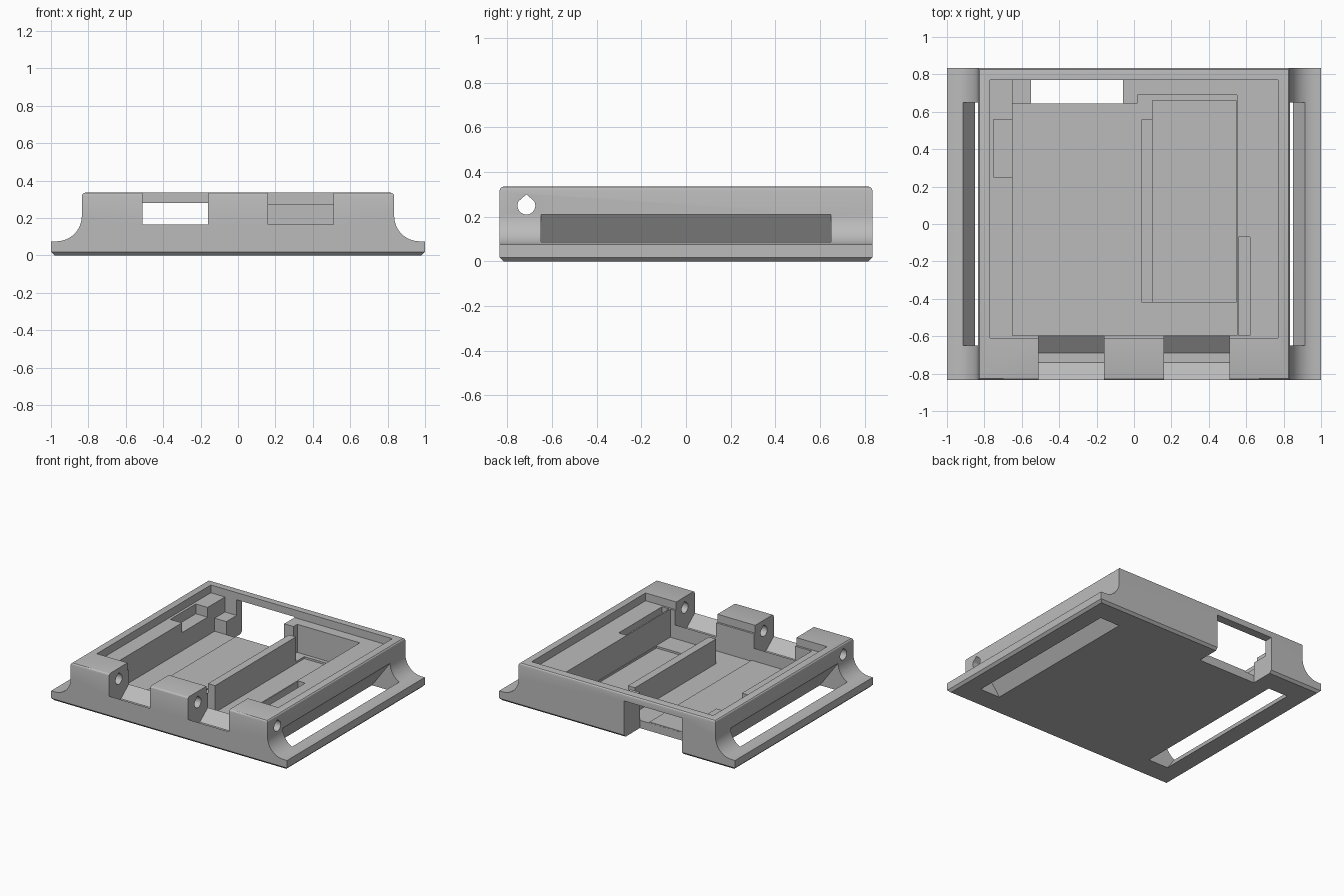
import bpy, bmesh, math
from mathutils import Vector

default = bpy.data.objects.get("Cube")
if default:
    bpy.data.objects.remove(default, do_unlink=True)

grey = bpy.data.materials.new("plain grey")
grey.use_nodes = True
colour = (0.5, 0.5, 0.5, 1)
grey.diffuse_color = colour
grey.node_tree.nodes["Principled BSDF"].inputs["Base Color"].default_value = colour


def make(name, bm):
    bmesh.ops.recalc_face_normals(bm, faces=bm.faces)
    mesh = bpy.data.meshes.new(name)
    bm.to_mesh(mesh)
    bm.free()
    mesh.materials.append(grey)
    ob = bpy.data.objects.new(name, mesh)
    bpy.context.collection.objects.link(ob)
    return ob


def prism(profile, lo, hi, axis):
    """Extrude a profile: (x, z) along y, or (y, z) along x."""
    bm = bmesh.new()
    place = (lambda a, b: (a, lo, b)) if axis == "y" else (lambda a, b: (lo, a, b))
    face = bm.faces.new([bm.verts.new(place(a, b)) for a, b in profile])
    out = bmesh.ops.extrude_face_region(bm, geom=[face])
    step = Vector((0, hi - lo, 0)) if axis == "y" else Vector((hi - lo, 0, 0))
    bmesh.ops.translate(bm, vec=step,
                        verts=[v for v in out["geom"] if isinstance(v, bmesh.types.BMVert)])
    return bm


def box(x0, x1, y0, y1, z0, z1):
    return prism([(x0, z0), (x1, z0), (x1, z1), (x0, z1)], y0, y1, "y")


def activate(ob):
    bpy.ops.object.select_all(action="DESELECT")
    ob.select_set(True)
    bpy.context.view_layer.objects.active = ob


def cut(target, bm):
    cutter = make("cutter", bm)
    cutter.hide_render = True
    mod = target.modifiers.new("cut", "BOOLEAN")
    mod.operation = "DIFFERENCE"
    mod.solver = "EXACT"
    mod.object = cutter
    activate(target)
    bpy.ops.object.modifier_apply(modifier=mod.name)
    bpy.data.objects.remove(cutter, do_unlink=True)


# Case body: flanged profile with concave flanks, softened top and bottom edges
HALF, DEPTH, TOP, FLANGE, R = 0.835, 0.835, 0.335, 0.075, 0.135
side = [(1, 0), (1, FLANGE)]
for i in range(13):
    a = math.radians(270 - 90 * i / 12)
    side.append((HALF + R + R * math.cos(a), FLANGE + R + R * math.sin(a)))
side.append((HALF, TOP))
bm = prism(side + [(-x, z) for x, z in reversed(side)], -DEPTH, DEPTH, "y")
for level, size, segments in ((TOP, 0.018, 3), (0, 0.018, 1)):
    edges = [e for e in bm.edges if all(abs(v.co.z - level) < 1e-5 for v in e.verts)]
    bmesh.ops.bevel(bm, geom=edges, offset=size, segments=segments,
                    profile=0.5, affect="EDGES")
body = make("case_body", bm)

# Interior: rim recess, main bay, right bay, shallow tray
SHELF, FLOOR = 0.275, 0.06
cut(body, box(-0.77, 0.77, -0.61, 0.77, SHELF, 0.5))
cut(body, box(-0.65, 0.03, -0.595, 0.645, FLOOR, 0.45))
cut(body, box(0.02, 0.55, -0.595, 0.69, FLOOR, 0.46))
cut(body, box(0.1, 0.545, -0.42, 0.66, 0.045, 0.4))
# Shelf notch, corner step, shelf groove
cut(body, box(-0.75, -0.64, 0.25, 0.56, 0.2, 0.42))
cut(body, box(-0.65, -0.5, 0.64, 0.77, 0.16, 0.43))
cut(body, box(0.56, 0.62, -0.595, -0.07, 0.2, 0.44))
# Back window, open through the floor
cut(body, box(-0.55, -0.06, 0.645, 0.95, -0.1, 0.28))

# Hinge gaps in the front wall with angled troughs
trough = [(-0.9, 0.165), (-0.835, 0.165), (-0.74, 0.09), (-0.69, 0.09),
          (-0.595, 0.165), (-0.56, 0.165), (-0.56, 0.5), (-0.9, 0.5)]
for x0, x1 in ((-0.51, -0.16), (0.16, 0.51)):
    cut(body, prism(trough, x0, x1, "x"))

# Teardrop hinge pin hole
hole = [(-0.715 + 0.04 * math.cos(math.radians(a)), 0.25 + 0.04 * math.sin(math.radians(a)))
        for a in range(-210, 31, 15)]
cut(body, prism(hole + [(-0.715, 0.3)], -1.2, 1.2, "x"))

# Slanted strap slots on both flanks
slope = 0.73
low, high = -0.05, 0.21
for s in (1, -1):
    outline = [(0.85 + slope * low, low), (0.85 + slope * high, high),
               (HALF, high), (HALF - slope * (high - low), low)]
    cut(body, prism([(s * x, z) for x, z in outline], -0.65, 0.65, "y"))

# Inner divider and raised floor strip
divider = make("divider_wall", box(0.04, 0.1, -0.42, 0.56, 0.03, 0.25))
strip = make("floor_strip", box(-0.47, -0.14, -0.594, 0.644, 0.03, 0.068))

activate(body)
bpy.ops.object.shade_smooth_by_angle(angle=math.radians(25))
